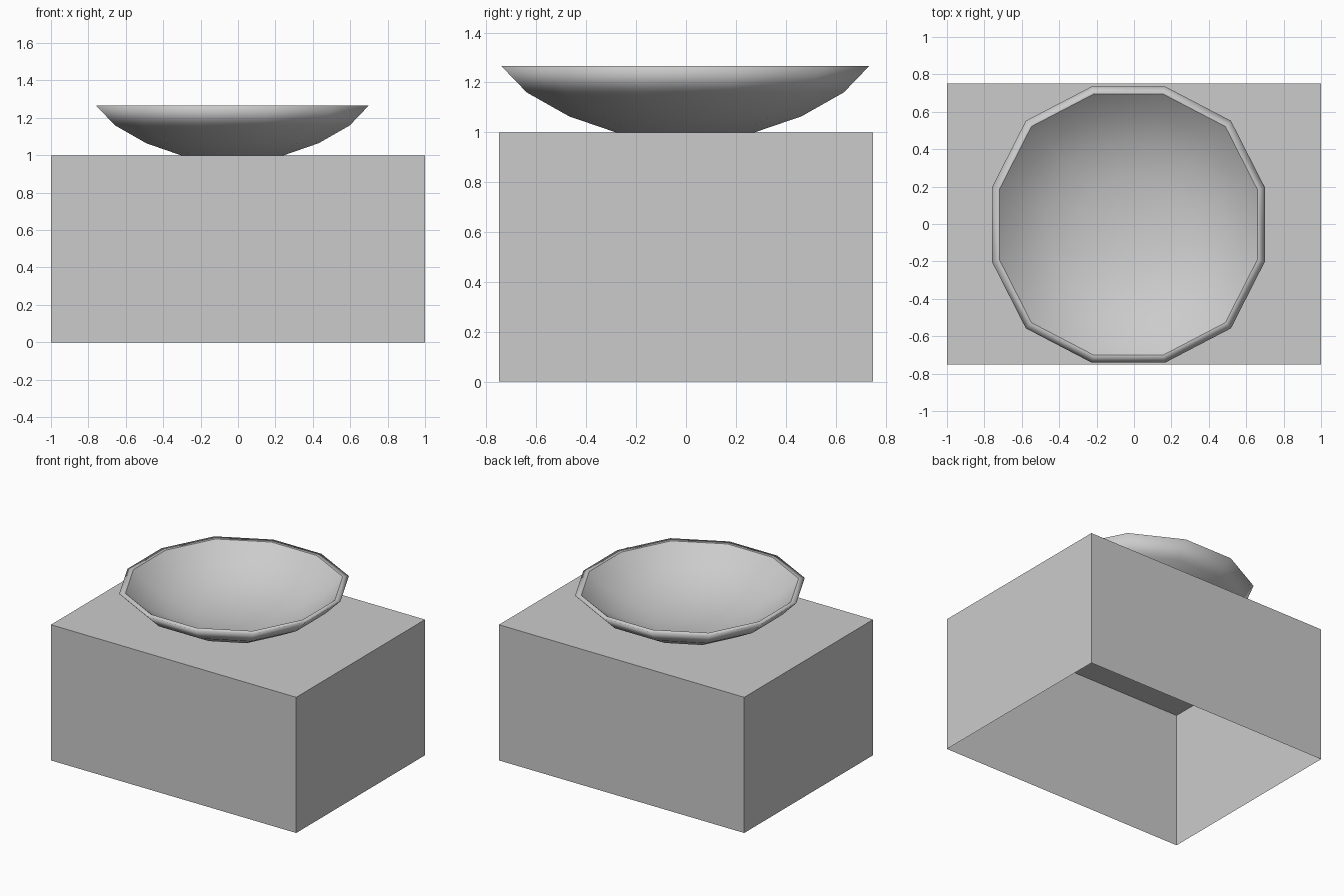
import bpy, bmesh
from math import radians, cos, sin

if "Cube" in bpy.data.objects:
    bpy.data.objects.remove(bpy.data.objects["Cube"])


def finish(bm, name):
    mesh = bpy.data.meshes.new(name)
    bm.to_mesh(mesh)
    bm.free()
    obj = bpy.data.objects.new(name, mesh)
    bpy.context.collection.objects.link(obj)
    return obj


# Pedestal box, open underneath
bm = bmesh.new()
bmesh.ops.create_cube(bm, size=1)
for v in bm.verts:
    v.co.x *= 2
    v.co.y *= 1.5
    v.co.z += 0.5
bottom = [f for f in bm.faces if f.normal.z < -0.9]
bmesh.ops.delete(bm, geom=bottom, context='FACES_ONLY')
finish(bm, "pedestal_box")

# Twelve-sided dish: outer wall, flat rim, inner wall (flat half-width, height)
PROFILE = [(0.275, 1.0), (0.46, 1.064), (0.628, 1.16), (0.73, 1.267),
           (0.69, 1.267), (0.59, 1.172), (0.43, 1.085), (0.25, 1.03)]
SIDES, RIM_INNER, CENTRE_X = 12, 4, -0.03


def ring(bm, half, z):
    verts = []
    for i in range(SIDES):
        a = radians(15 + 30 * i)
        r = half / cos(radians(15)) * (1.026 if i % 3 == 1 else 1.0)
        verts.append(bm.verts.new((CENTRE_X + r * cos(a), 1.012 * r * sin(a) - 0.003, z)))
    return verts


bm = bmesh.new()
rings = [ring(bm, h, z) for h, z in PROFILE]
for a, b in zip(rings, rings[1:]):
    for i in range(SIDES):
        j = (i + 1) % SIDES
        bm.faces.new((a[i], a[j], b[j], b[i]))
bm.faces.new(rings[0][::-1])
middle = bm.verts.new((CENTRE_X, 0, 1.015))
for i in range(SIDES):
    bm.faces.new((rings[-1][i], rings[-1][(i + 1) % SIDES], middle))
bmesh.ops.recalc_face_normals(bm, faces=bm.faces[:])
for f in bm.faces:
    f.smooth = True
# Crease along the inner lip
lip = rings[RIM_INNER]
for i in range(SIDES):
    bm.edges.get((lip[i], lip[(i + 1) % SIDES])).smooth = False
finish(bm, "dish")
